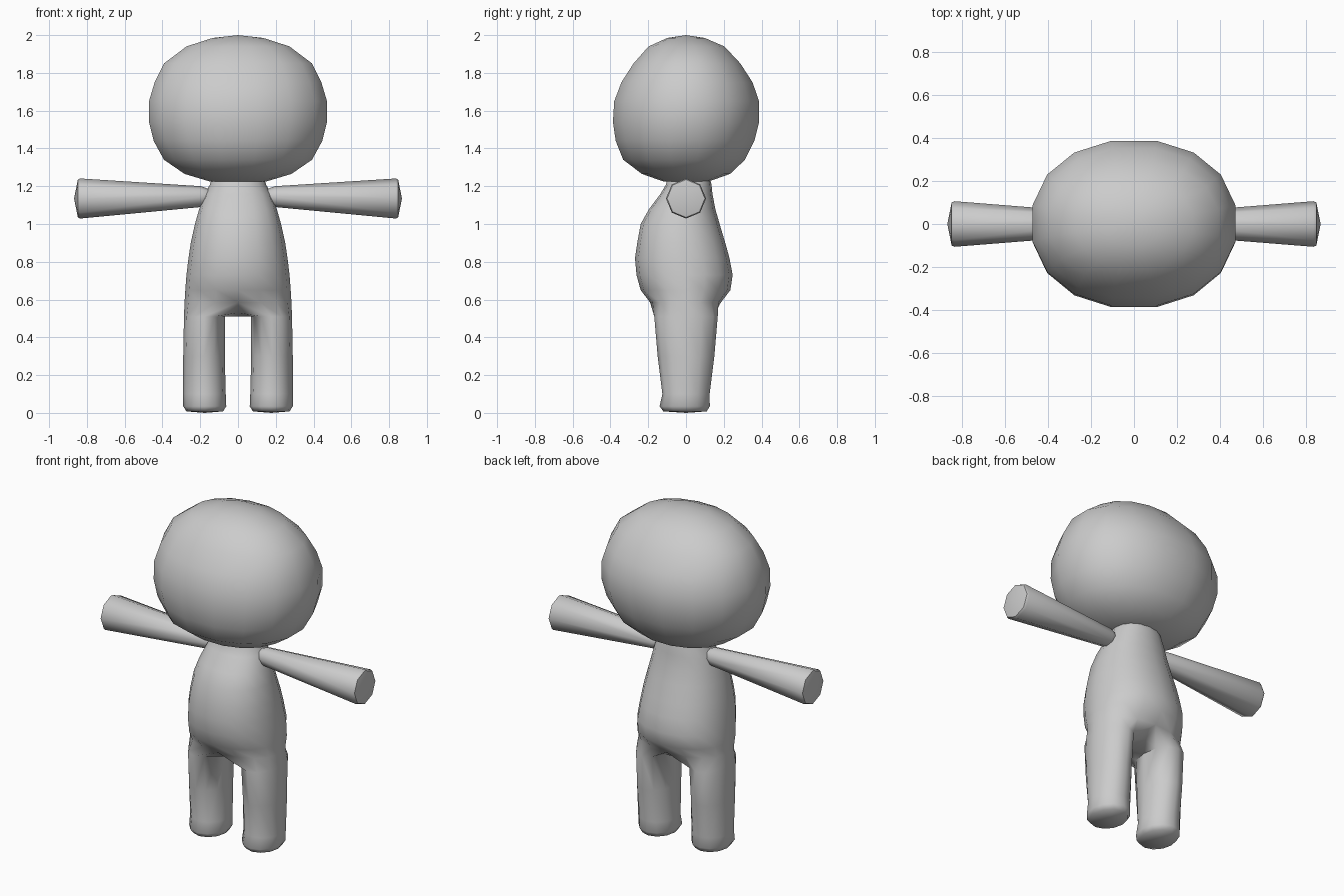
import bpy, bmesh, math
from mathutils import Vector

if "Cube" in bpy.data.objects:
    bpy.data.objects.remove(bpy.data.objects["Cube"])

clay = bpy.data.materials.new("plain_grey")
clay.diffuse_color = (0.6, 0.6, 0.6, 1)
clay.use_nodes = True
clay.node_tree.nodes["Principled BSDF"].inputs["Base Color"].default_value = clay.diffuse_color


def bridge(bm, a, b):
    """Quads between two closed rings."""
    n = len(a)
    for i in range(n):
        bm.faces.new((a[i], a[(i + 1) % n], b[(i + 1) % n], b[i]))


def fan(bm, ring, tip):
    """Close a ring with triangles to a centre point."""
    c = bm.verts.new(tip)
    for i in range(len(ring)):
        bm.faces.new((ring[i], ring[(i + 1) % len(ring)], c))


def ellipse(bm, n, start, z, cx, rx, y0, y1, p=1.0):
    """Horizontal ring from y0 to y1; p below 1 makes it squarer."""
    pts = []
    for i in range(n):
        a = start + 2 * math.pi * i / n
        c, s = math.cos(a), math.sin(a)
        pts.append(bm.verts.new((cx + rx * math.copysign(abs(c) ** p, c),
                                 (y0 + y1) / 2 + (y1 - y0) / 2 * math.copysign(abs(s) ** p, s), z)))
    return pts


def finish(bm, name, angle=80):
    bmesh.ops.recalc_face_normals(bm, faces=bm.faces)
    me = bpy.data.meshes.new(name)
    bm.to_mesh(me)
    bm.free()
    me.materials.append(clay)
    ob = bpy.data.objects.new(name, me)
    bpy.context.collection.objects.link(ob)
    bpy.ops.object.select_all(action='DESELECT')
    ob.select_set(True)
    bpy.context.view_layer.objects.active = ob
    bpy.ops.object.shade_smooth_by_angle(angle=math.radians(angle))
    return ob


# Head: wide rounded form, (z, half width, front y, back y)
bm = bmesh.new()
rows = [(1.225, .15, -.12, .12), (1.265, .285, -.235, .235), (1.34, .395, -.335, .315),
        (1.44, .45, -.375, .365), (1.54, .475, -.39, .39), (1.65, .475, -.383, .39),
        (1.75, .445, -.345, .355), (1.85, .395, -.28, .29), (1.94, .275, -.20, .205),
        (1.985, .135, -.10, .10)]
rings = [ellipse(bm, 16, math.pi / 16, z, 0, w * 1.01, a * 1.01, b * 1.01, .93) for z, w, a, b in rows]
for a, b in zip(rings, rings[1:]):
    bridge(bm, a, b)
fan(bm, rings[0], (0, 0, 1.22))
fan(bm, rings[-1], (0, 0, 2.0))
finish(bm, "head")

# Torso: from neck down to hips
bm = bmesh.new()
rows = [(1.27, .13, -.10, .12), (1.21, .148, -.105, .135), (1.16, .175, -.135, .14),
        (1.08, .205, -.195, .155), (1.0, .228, -.24, .178), (.9, .25, -.258, .208),
        (.82, .262, -.27, .23), (.73, .273, -.262, .247), (.65, .279, -.24, .235),
        (.585, .283, -.19, .185)]
rings = [ellipse(bm, 16, -math.pi / 2, z, 0, w, a, b, .92) for z, w, a, b in rows]
for a, b in zip(rings, rings[1:]):
    bridge(bm, a, b)
fan(bm, rings[0], (0, 0, 1.29))
hip = rings[-1]
crotch = [bm.verts.new((0, y, z)) for y, z in ((.10, .53), (0, .51), (-.10, .53))]

# Legs: each half of the hip ring plus the crotch continues as a twelve-sided tube
rows = [(.51, .178, .108, -.168, .168), (.3, .18, .110, -.15, .15), (.1, .178, .113, -.125, .125),
        (.035, .176, .114, -.14, .126), (.008, .176, .097, -.12, .11)]
for side in (1, -1):
    if side > 0:
        prev = hip[0:9] + crotch
    else:
        prev = [hip[0]] + hip[:7:-1] + crotch
    for z, cx, rx, y0, y1 in rows:
        ring = ellipse(bm, 12, -math.radians(120), z, cx, rx, y0, y1)
        for v in ring:
            v.co.x *= side
        bridge(bm, prev, ring)
        prev = ring
    fan(bm, prev, (side * .176, 0, 0))
finish(bm, "body")

# Arms: eight-sided, flaring towards a blunt hand end, (x, z, radius)
rows = [(.13, 1.145, .03), (.168, 1.145, .045), (.195, 1.145, .055),
        (.835, 1.135, .106), (.848, 1.135, .100)]
for side, name in ((1, "right_arm"), (-1, "left_arm")):
    bm = bmesh.new()
    rings = []
    for x, z, r in rows:
        rings.append([bm.verts.new((side * x, r * math.cos(i * math.pi / 4), z + r * math.sin(i * math.pi / 4)))
                      for i in range(8)])
    for a, b in zip(rings, rings[1:]):
        bridge(bm, a, b)
    fan(bm, rings[0], (side * .12, 0, 1.145))
    fan(bm, rings[-1], (side * .868, 0, 1.135))
    finish(bm, name, 50)
